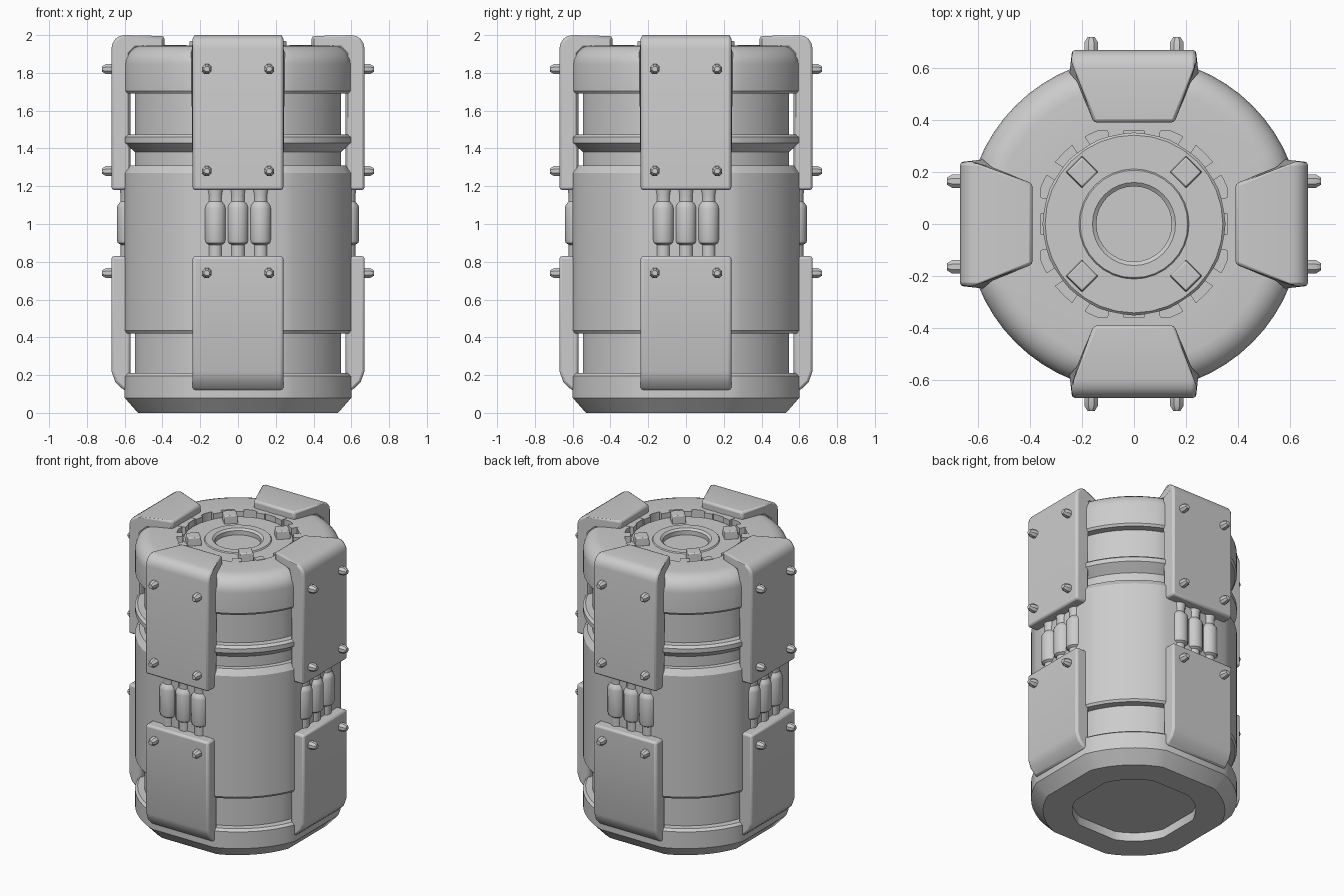
import bpy, bmesh, math
from mathutils import Matrix, Vector

if "Cube" in bpy.data.objects:
    bpy.data.objects.remove(bpy.data.objects["Cube"])

metal = bpy.data.materials.new("grey_metal")
metal.use_nodes = True
GREY = (0.6, 0.6, 0.6, 1)
metal.diffuse_color = GREY
metal.node_tree.nodes["Principled BSDF"].inputs["Base Color"].default_value = GREY


def finish(name, bm, bevel=0, angle=32):
    bmesh.ops.recalc_face_normals(bm, faces=bm.faces)
    mesh = bpy.data.meshes.new(name)
    bm.to_mesh(mesh)
    bm.free()
    mesh.materials.append(metal)
    ob = bpy.data.objects.new(name, mesh)
    bpy.context.collection.objects.link(ob)
    if bevel:
        mod = ob.modifiers.new("edge_bevel", "BEVEL")
        mod.width, mod.segments, mod.limit_method = bevel, 2, "ANGLE"
    bpy.ops.object.select_all(action="DESELECT")
    bpy.context.view_layer.objects.active = ob
    ob.select_set(True)
    bpy.ops.object.shade_smooth_by_angle(angle=math.radians(angle))
    return ob


def loft(bm, rings):
    """Skin closed rings of points and cap both ends."""
    rows = [[bm.verts.new(p) for p in ring] for ring in rings]
    n = len(rows[0])
    for a, b in zip(rows, rows[1:]):
        for i in range(n):
            j = (i + 1) % n
            bm.faces.new((a[i], a[j], b[j], b[i]))
    bm.faces.new(rows[0][::-1])
    bm.faces.new(rows[-1])


def lathe(bm, profile, seg, centre=(0, 0), phase=0):
    angs = [math.tau * i / seg + phase for i in range(seg)]
    loft(bm, [[(centre[0] + r * math.cos(a), centre[1] + r * math.sin(a), z)
               for a in angs] for r, z in profile])


def four_sides(bm):
    """Repeat the +x side around the vertical axis."""
    src = bm.verts[:] + bm.edges[:] + bm.faces[:]
    for k in (1, 2, 3):
        new = bmesh.ops.duplicate(bm, geom=src)["geom"]
        bmesh.ops.rotate(bm, verts=[g for g in new if isinstance(g, bmesh.types.BMVert)],
                         cent=(0, 0, 0), matrix=Matrix.Rotation(k * math.pi / 2, 3, "Z"))


# Body shell: round with four flats where the plates sit
FLAT, STEPS = math.radians(21.5), 8
angles = [q * math.pi / 2 + FLAT + (math.pi / 2 - 2 * FLAT) * i / STEPS
          for q in range(4) for i in range(STEPS + 1)]


def shell(name, profile):
    bm = bmesh.new()
    loft(bm, [[(r / math.cos(FLAT) * math.cos(a), r / math.cos(FLAT) * math.sin(a), z)
               for a in angles] for r, z in profile])
    return finish(name, bm)


dome = [(0.5 + 0.1 * math.cos(t), 1.845 + 0.1 * math.sin(t))
        for t in [math.pi / 2 * i / 6 for i in range(7)]]
body = [(0.36, 0.06), (0.36, 0), (0.53, 0), (0.6, 0.08), (0.6, 0.195), (0.585, 0.21),
        (0.545, 0.21), (0.545, 0.42), (0.59, 0.42), (0.6, 0.435), (0.6, 1.27),
        (0.575, 1.31), (0.545, 1.31), (0.545, 1.38), (0.6, 1.43), (0.6, 1.46),
        (0.585, 1.475), (0.545, 1.475), (0.545, 1.69), (0.59, 1.69), (0.6, 1.705)]
shell("body", body + dome + [(0.358, 1.945), (0.358, 1.88)])

# Lid: sunken disc with a central socket
bm = bmesh.new()
lathe(bm, [(0.352, 1.87), (0.352, 1.905), (0.342, 1.915), (0.212, 1.915), (0.207, 1.922),
           (0.16, 1.922), (0.145, 1.91), (0.145, 1.86)], 32)
finish("lid", bm)


def box(bm, size, loc, turn=0, taper=1):
    mat = (Matrix.Translation(loc) @ Matrix.Rotation(turn, 4, "Z")
           @ Matrix.Diagonal((*size, 1)))
    verts = bmesh.ops.create_cube(bm, size=1, matrix=mat)["verts"]
    for v in verts:
        if v.co.z > loc[2]:
            v.co.x = loc[0] + (v.co.x - loc[0]) * taper
            v.co.y = loc[1] + (v.co.y - loc[1]) * taper


# Ring of locking teeth around the lid
bm = bmesh.new()
for i in range(16):
    a = math.tau * (i + 0.5) / 16
    box(bm, (0.045, 0.06, 0.055), (0.37 * math.cos(a), 0.37 * math.sin(a), 1.92), a)
finish("lid_teeth", bm)

# Lid studs
bm = bmesh.new()
for sx in (-1, 1):
    for sy in (-1, 1):
        box(bm, (0.09, 0.09, 0.06), (0.2 * sx, 0.2 * sy, 1.94), math.pi / 4, 0.92)
finish("lid_studs", bm, 0.006)


# Side plates: profile in (radius, z) extruded across the width
def plate(name, profile, half_width):
    bm = bmesh.new()
    loft(bm, [[(r, s * half_width(r, z), z) for r, z in profile] for s in (-1, 1)])
    four_sides(bm)
    finish(name, bm, 0.014)


corner = [(0.6 + 0.07 * math.cos(t), 1.93 + 0.07 * math.sin(t))
          for t in [math.pi / 2 * i / 4 for i in range(5)]]
plate("upper_plates",
      [(0.57, 1.18), (0.67, 1.18)] + corner
      + [(0.39, 1.995), (0.39, 1.93), (0.54, 1.93), (0.57, 1.9)],
      lambda r, z: 0.24 - 0.085 * max(0, (0.59 - r) / 0.2) if z > 1.91 else 0.24)
plate("lower_plates",
      [(0.57, 0.83), (0.57, 0.12), (0.605, 0.12), (0.65, 0.165), (0.67, 0.22), (0.67, 0.83)],
      lambda r, z: 0.24)

# Bolts on the plates
bm = bmesh.new()
for z in (0.74, 1.28, 1.82):
    for y in (-0.165, 0.165):
        lathe(bm, [(0.028, 0.65), (0.028, 0.7), (0.015, 0.72)], 8, (-z, y), math.pi / 8)
bmesh.ops.rotate(bm, verts=bm.verts, cent=(0, 0, 0),
                 matrix=Matrix.Rotation(math.pi / 2, 3, "Y"))
four_sides(bm)
finish("bolts", bm)

# Pipes in the gap between upper and lower plates, with thick sleeves
bm = bmesh.new()
for y in (-0.12, 0, 0.12):
    lathe(bm, [(0.038, 0.8), (0.038, 0.89), (0.054, 0.9), (0.058, 0.915), (0.058, 1.085),
               (0.054, 1.1), (0.038, 1.12), (0.038, 1.15), (0.046, 1.2)], 12, (0.583, y))
four_sides(bm)
finish("pipes", bm)
